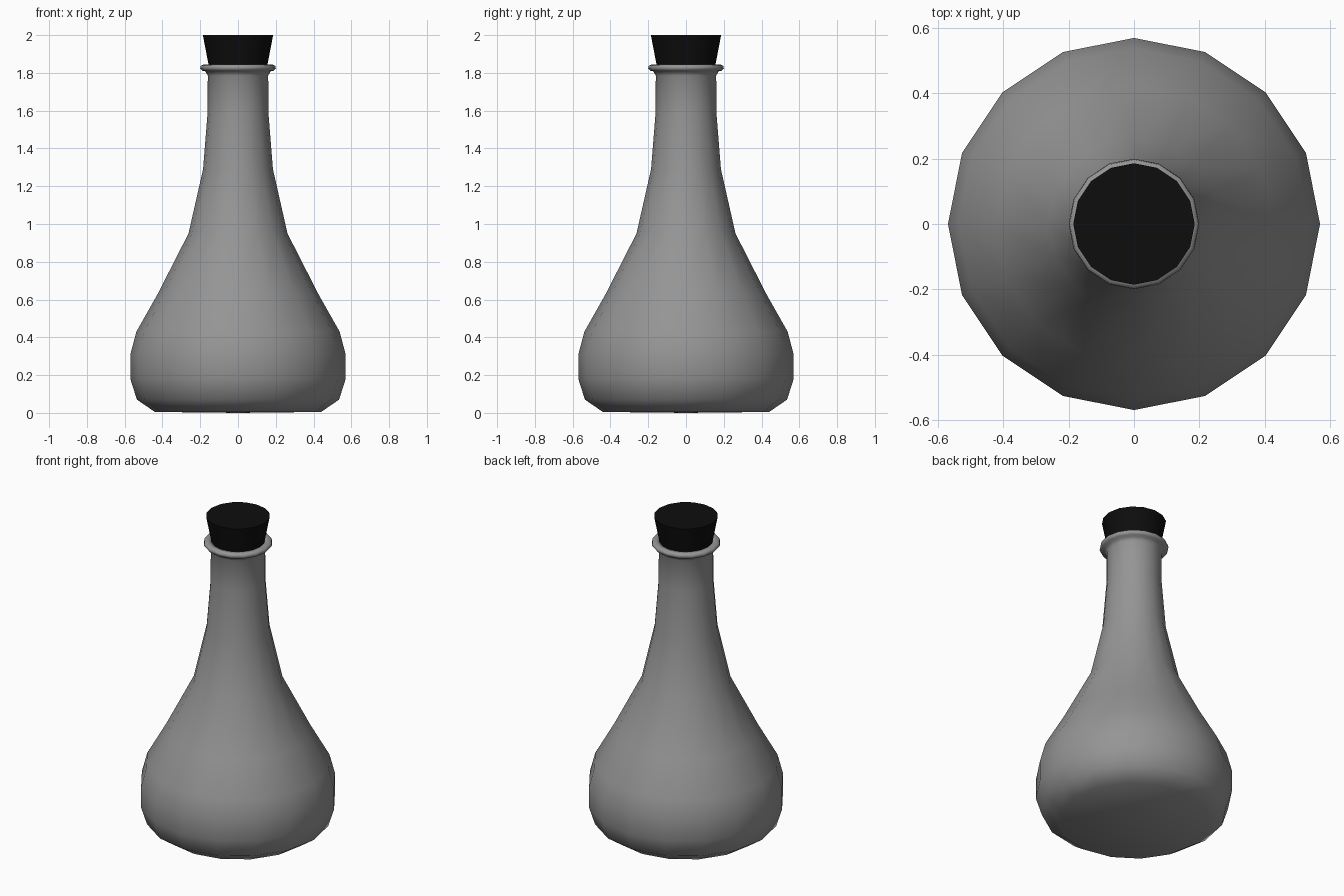
import bpy, bmesh
from math import radians, cos, sin, tau

cube = bpy.data.objects.get("Cube")
if cube:
    bpy.data.objects.remove(cube)

SIDES = 16


def material(name, value):
    m = bpy.data.materials.new(name)
    m.use_nodes = True
    colour = (value, value, value, 1)
    m.diffuse_color = colour
    m.node_tree.nodes["Principled BSDF"].inputs["Base Color"].default_value = colour
    return m


def lathe(name, profile, mat):
    """Revolve (radius, height) points; zero radius closes an end."""
    bm = bmesh.new()
    rings = []
    for r, z in profile:
        if r == 0:
            rings.append([bm.verts.new((0, 0, z))] * SIDES)
        else:
            rings.append([bm.verts.new((r * cos(tau * i / SIDES), r * sin(tau * i / SIDES), z))
                          for i in range(SIDES)])
    for a, b in zip(rings, rings[1:]):
        for i in range(SIDES):
            j = (i + 1) % SIDES
            corners = dict.fromkeys((a[i], a[j], b[j], b[i]))
            bm.faces.new(list(corners))
    bmesh.ops.recalc_face_normals(bm, faces=bm.faces)
    mesh = bpy.data.meshes.new(name)
    bm.to_mesh(mesh)
    bm.free()
    mesh.materials.append(mat)
    obj = bpy.data.objects.new(name, mesh)
    bpy.context.collection.objects.link(obj)
    return obj


def smooth(obj, angle):
    bpy.ops.object.select_all(action="DESELECT")
    obj.select_set(True)
    bpy.context.view_layer.objects.active = obj
    bpy.ops.object.shade_smooth_by_angle(angle=radians(angle))


glass = material("grey glass", 0.3)
black = material("black cork", 0.004)

# Flask body, neck and rolled lip, continuing a little way inside the mouth
flask = lathe("flask", [
    (0, 0), (0.44, 0.005), (0.535, 0.07), (0.57, 0.18), (0.57, 0.31),
    (0.538, 0.43), (0.425, 0.63), (0.262, 0.95), (0.185, 1.29), (0.161, 1.59),
    (0.16, 1.785), (0.172, 1.808), (0.19, 1.812), (0.2, 1.824), (0.197, 1.838),
    (0.18, 1.845), (0.152, 1.84), (0.145, 1.75)], glass)
smooth(flask, 80)

# Tapered stopper
stopper = lathe("stopper", [(0, 1.75), (0.138, 1.75), (0.186, 2), (0, 2)], black)
smooth(stopper, 30)
